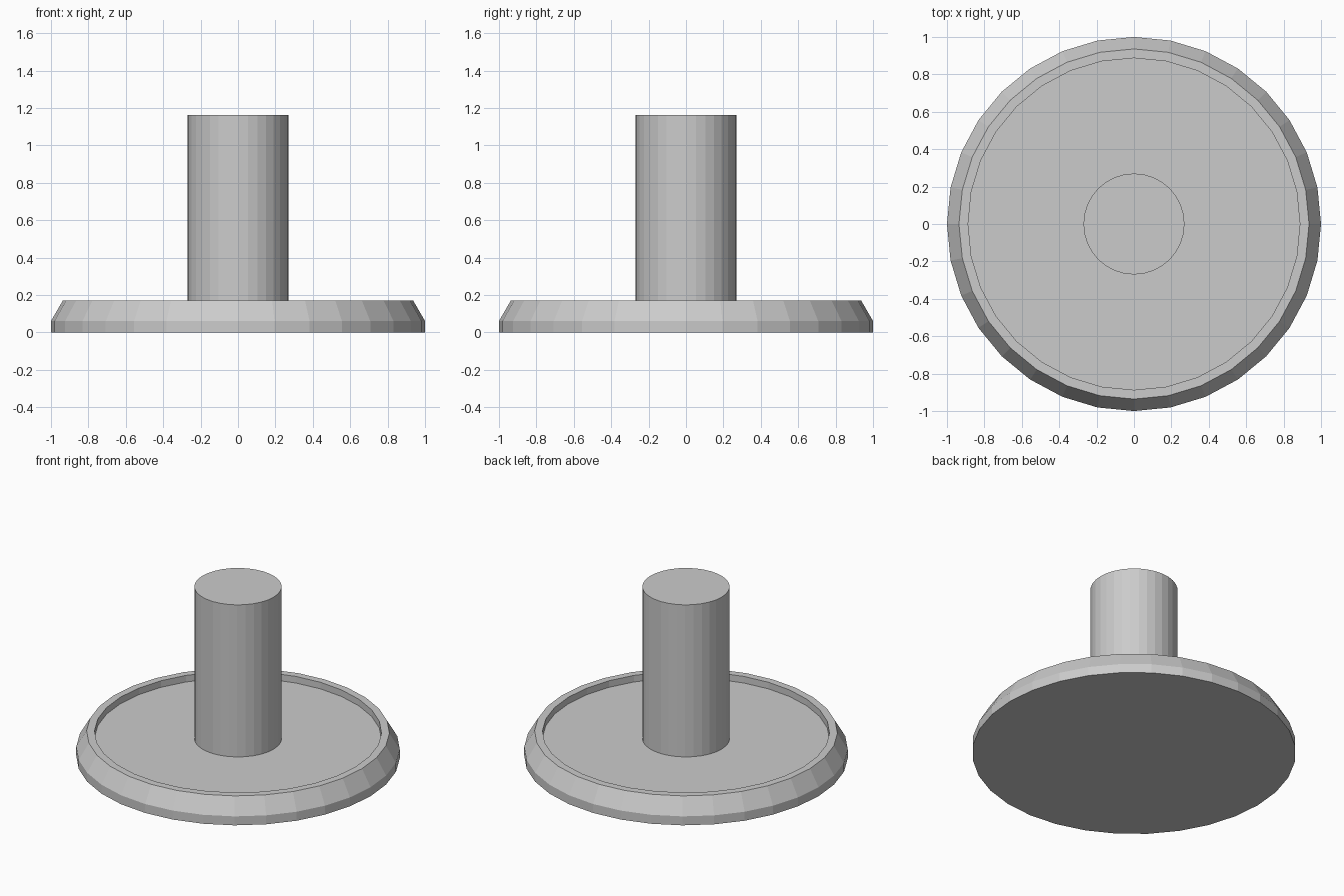
import bpy, bmesh
from math import sin, cos, pi

if "Cube" in bpy.data.objects:
    bpy.data.objects.remove(bpy.data.objects["Cube"])

SIDES = 32


def lathe(name, profile):
    """Revolve (radius, z) points around z, capping both ends."""
    bm = bmesh.new()
    angles = [2 * pi * i / SIDES for i in range(SIDES)]
    rings = [[bm.verts.new((r * cos(a), r * sin(a), z)) for a in angles]
             for r, z in profile]
    for lower, upper in zip(rings, rings[1:]):
        for i in range(SIDES):
            j = (i + 1) % SIDES
            bm.faces.new((lower[i], lower[j], upper[j], upper[i]))
    bm.faces.new(rings[0][::-1])
    bm.faces.new(rings[-1])
    mesh = bpy.data.meshes.new(name)
    bm.to_mesh(mesh)
    bm.free()
    obj = bpy.data.objects.new(name, mesh)
    bpy.context.collection.objects.link(obj)
    return obj


# Round base: short wall, sloped bevel, flat rim, recessed floor
FLOOR = 0.126
lathe("base_dish", [(1.0, 0.0), (1.0, 0.061), (0.936, 0.171),
                    (0.887, 0.171), (0.887, FLOOR)])

# Central post, seated slightly into the floor
lathe("center_post", [(0.27, FLOOR - 0.02), (0.27, 1.163)])
